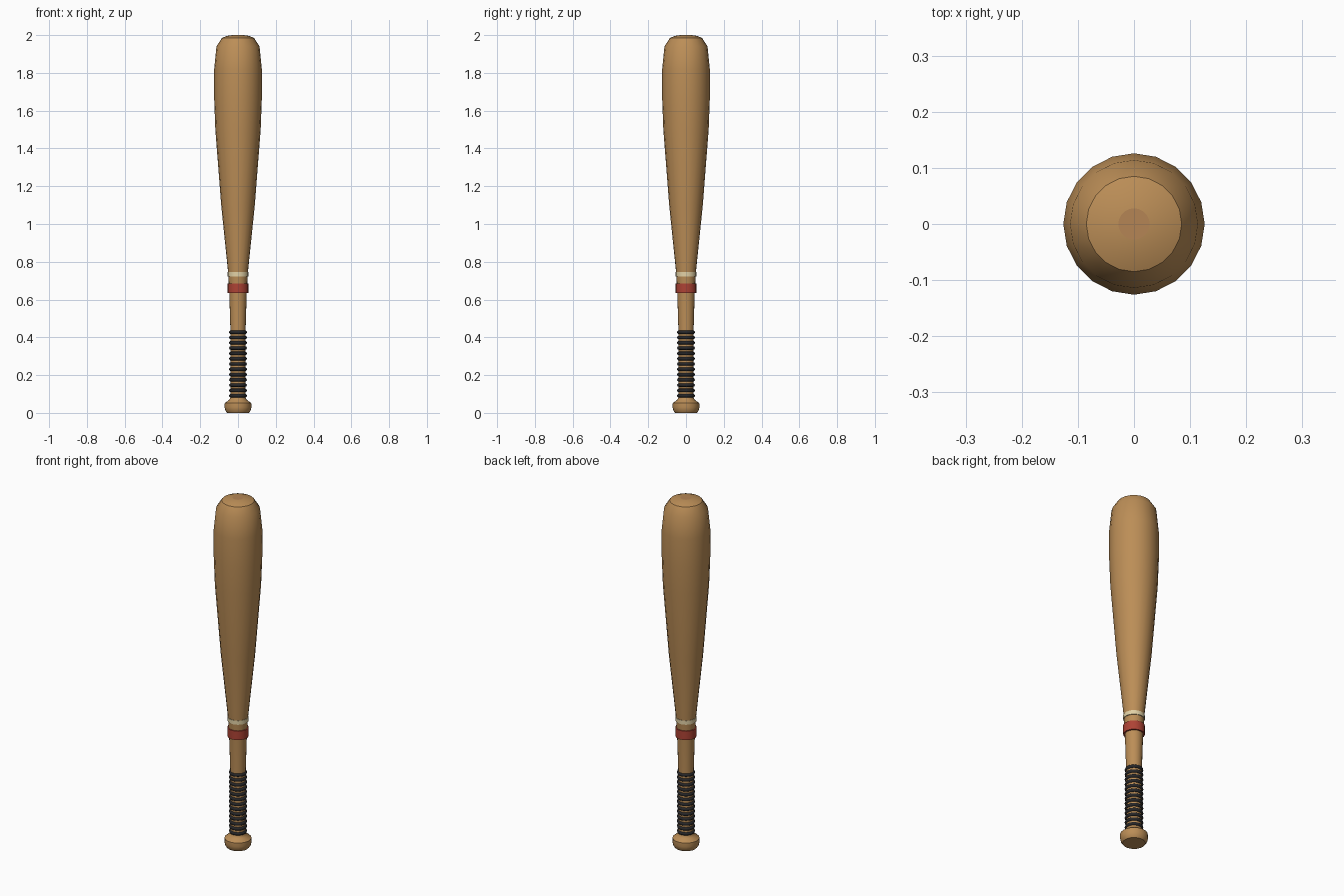
import bpy, bmesh, math

if "Cube" in bpy.data.objects:
    bpy.data.objects.remove(bpy.data.objects["Cube"])

SIDES = 20

def mat(name, rgb):
    m = bpy.data.materials.new(name)
    m.diffuse_color = (*rgb, 1)
    m.use_nodes = True
    m.node_tree.nodes["Principled BSDF"].inputs["Base Color"].default_value = m.diffuse_color
    return m

wood = mat("wood", (0.50, 0.27, 0.095))
end_grain = mat("end grain wood", (0.46, 0.235, 0.09))
black = mat("black grip", (0.02, 0.02, 0.022))
red = mat("red band", (0.42, 0.055, 0.035))
cream = mat("cream band", (0.76, 0.64, 0.38))

def lathe(name, profile, mats, closed=False, sides=SIDES, angle=35):
    """Spin (radius, z) points, listed bottom to top, around z."""
    bm = bmesh.new()
    rings = [[bm.verts.new((r * math.cos(2 * math.pi * i / sides),
                            r * math.sin(2 * math.pi * i / sides), z))
              for i in range(sides)] for r, z in profile]
    pairs = list(zip(rings, rings[1:]))
    if closed:
        pairs.append((rings[-1], rings[0]))
    for a, b in pairs:
        for i in range(sides):
            j = (i + 1) % sides
            bm.faces.new((a[i], a[j], b[j], b[i]))
    if not closed:
        bm.faces.new(rings[0][::-1])
        bm.faces.new(rings[-1])
    bmesh.ops.recalc_face_normals(bm, faces=bm.faces)
    me = bpy.data.meshes.new(name)
    bm.to_mesh(me)
    bm.free()
    for m in mats:
        me.materials.append(m)
    ob = bpy.data.objects.new(name, me)
    bpy.context.collection.objects.link(ob)
    bpy.ops.object.select_all(action='DESELECT')
    ob.select_set(True)
    bpy.context.view_layer.objects.active = ob
    bpy.ops.object.shade_smooth_by_angle(angle=math.radians(angle))
    return ob

# Wooden body: knob, handle, taper, barrel and rounded tip
body = lathe("bat_body", [
    (0.058, 0.0), (0.067, 0.012), (0.071, 0.03), (0.070, 0.052), (0.048, 0.068),
    (0.041, 0.078), (0.039, 0.12), (0.040, 0.43), (0.046, 0.63), (0.052, 0.74),
    (0.089, 1.10), (0.120, 1.50), (0.126, 1.66), (0.126, 1.82), (0.114, 1.94),
    (0.085, 1.985), (0.058, 1.996), (0.028, 2.0)], [wood, end_grain])
# Small flat end on the tip
for p in body.data.polygons:
    if p.center.z > 1.999:
        p.material_index = 1
        p.use_smooth = False

# Grip wrap: stacked cord rings
for k in range(13):
    z = 0.091 + 0.028 * k
    lathe(f"grip_ring_{k + 1}",
          [(0.0385 + 0.009 * math.cos(t * math.pi / 4), z + 0.0095 * math.sin(t * math.pi / 4))
           for t in range(8)], [black], closed=True, angle=60)

# Painted bands above the grip
def band(name, z0, z1, r0, r1, m):
    lathe(name, [(0.040, z0), (r0, z0), (r1, z1), (0.040, z1)], [m], closed=True)

band("red_band", 0.635, 0.686, 0.055, 0.055, red)
band("cream_band", 0.723, 0.746, 0.055, 0.055, cream)
